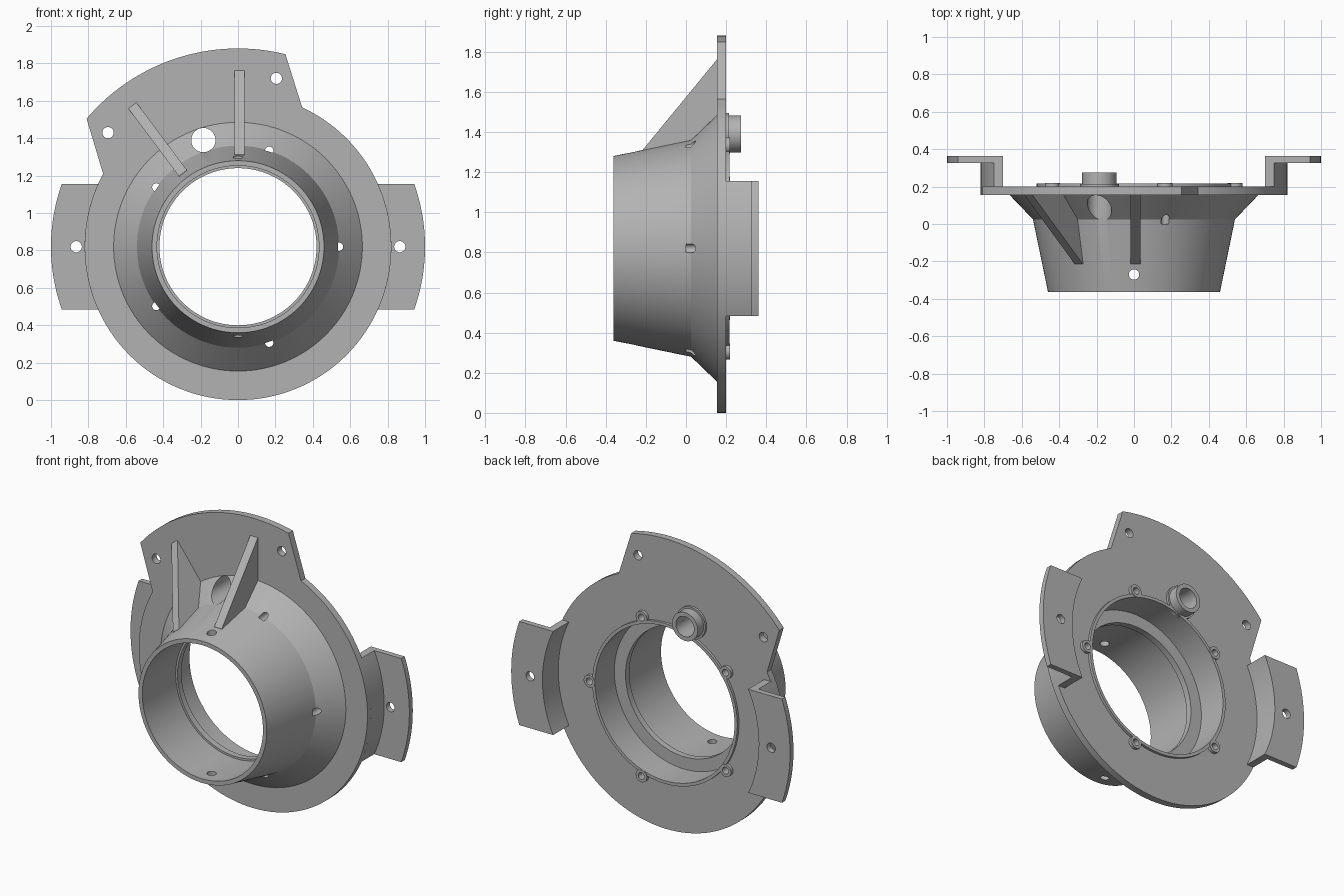
import bpy, bmesh, math
from mathutils import Matrix, Vector

if "Cube" in bpy.data.objects:
    bpy.data.objects.remove(bpy.data.objects["Cube"])

CZ = 0.82            # height of the main axis
RIM = 0.82           # flange radius
FRONT, BACK = 0.155, 0.2   # flange faces

grey = bpy.data.materials.new("plain grey")
grey.diffuse_color = (0.45, 0.45, 0.45, 1)
grey.use_nodes = True
grey.node_tree.nodes["Principled BSDF"].inputs["Base Color"].default_value = grey.diffuse_color


def finish(name, bm):
    bmesh.ops.recalc_face_normals(bm, faces=bm.faces[:])
    mesh = bpy.data.meshes.new(name)
    bm.to_mesh(mesh)
    bm.free()
    mesh.materials.append(grey)
    obj = bpy.data.objects.new(name, mesh)
    bpy.context.collection.objects.link(obj)
    return obj


def lathe(name, profile, x=0, z=CZ, n=96):
    """Revolve a closed (radius, y) loop about an axis along y."""
    bm = bmesh.new()
    rings = []
    for i in range(n):
        a = 2 * math.pi * i / n
        rings.append([bm.verts.new((x + r * math.cos(a), y, z + r * math.sin(a)))
                      for r, y in profile])
    m = len(profile)
    for i in range(n):
        p, q = rings[i], rings[(i + 1) % n]
        for j in range(m):
            k = (j + 1) % m
            bm.faces.new((p[j], p[k], q[k], q[j]))
    return finish(name, bm)


def prism(name, pts, y0, y1):
    """Extrude an (x, z) outline, measured from the main axis, along y."""
    bm = bmesh.new()
    a = [bm.verts.new((x, y0, CZ + z)) for x, z in pts]
    b = [bm.verts.new((x, y1, CZ + z)) for x, z in pts]
    bm.faces.new(a)
    bm.faces.new(b[::-1])
    for i in range(len(pts)):
        j = (i + 1) % len(pts)
        bm.faces.new((a[i], b[i], b[j], a[j]))
    return finish(name, bm)


def arc(r, a0, a1, n=24):
    return [(r * math.cos(a0 + (a1 - a0) * i / n), r * math.sin(a0 + (a1 - a0) * i / n))
            for i in range(n + 1)]


def drill(obj, start, end, r):
    """Cut a round hole from start to end."""
    s, e = Vector(start), Vector(end)
    bm = bmesh.new()
    turn = (e - s).to_track_quat('Z', 'Y').to_matrix().to_4x4()
    bmesh.ops.create_cone(bm, cap_ends=True, segments=32, radius1=r, radius2=r,
                          depth=(e - s).length,
                          matrix=Matrix.Translation((s + e) / 2) @ turn)
    cutter = finish("hole_cutter", bm)
    cutter.hide_render = True
    mod = obj.modifiers.new("hole", 'BOOLEAN')
    mod.operation, mod.solver, mod.object = 'DIFFERENCE', 'EXACT', cutter
    bpy.context.view_layer.objects.active = obj
    bpy.ops.object.modifier_apply(modifier=mod.name)
    bpy.data.objects.remove(cutter)


# Hollow tapered housing with its round flange and rear rim
housing = lathe("housing", [
    (0.46, -0.3625), (0.54, 0.025), (0.665, FRONT), (RIM, FRONT), (RIM, BACK),
    (0.52, BACK), (0.52, 0.217), (0.50, 0.217), (0.50, 0.02), (0.42, 0.02),
    (0.42, -0.02), (0.433, -0.02), (0.433, -0.3625)], n=128)

# Drain holes through the top and bottom of the front collar
drill(housing, (0, -0.27, CZ - 0.6), (0, -0.27, CZ + 0.6), 0.028)

# Five screw bosses around the rear rim
for i in range(5):
    a = math.radians(72 * i)
    x, z = 0.54 * math.cos(a), CZ + 0.54 * math.sin(a)
    lathe("screw_boss", [(0.022, 0.19), (0.04, 0.19), (0.04, 0.22), (0.022, 0.22)], x, z, 32)
    drill(housing, (x, 0.0, z), (x, 0.3, z), 0.022)

# Pipe port: hole through the cone and a stepped nozzle behind it
px, pz = -0.185, CZ + 0.57
drill(housing, (px, -0.3, pz), (px, 0.3, pz), 0.065)
lathe("port_nozzle", [(0.065, 0.19), (0.104, 0.19), (0.104, 0.215), (0.092, 0.215),
                      (0.092, 0.275), (0.065, 0.275)], px, pz, 48)

# Upper mounting ear
ear_outer = arc(1.06, math.atan2(1.035, 0.255), math.atan2(0.685, -0.81), 40)
ear_inner = arc(0.816, math.atan2(0.385, -0.72), math.atan2(0.74, 0.345), 40)
ear = prism("mounting_ear", ear_outer + ear_inner, FRONT, BACK)
for x, z in ((0.205, 0.9), (-0.695, 0.61)):
    drill(ear, (x, 0, CZ + z), (x, 0.4, CZ + z), 0.03)

# Side brackets: curved wall standing on the flange, plus a flat tab
H, INNER = 0.336, 0.776


def band(r0, r1, side):
    a0, a1 = math.asin(H / r0), math.asin(H / r1)
    return [(side * x, z) for x, z in arc(r1, -a1, a1) + arc(r0, a0, -a0)]


for side in (-1, 1):
    prism("bracket_wall", band(INNER, RIM, side), BACK - 0.01, 0.33)
    tab = prism("bracket_tab", band(INNER, 1.0, side), 0.327, 0.3625)
    drill(tab, (side * 0.865, 0.2, CZ), (side * 0.865, 0.5, CZ), 0.03)

# Two triangular stiffening ribs between cone and ear
rib_profile = [(0.482, -0.215), (0.492, -0.215), (0.945, FRONT + 0.002),
               (0.655, FRONT + 0.002), (0.525, 0.02)]
for angle, shift in ((90, -0.007), (126.8, 0)):
    a = math.radians(angle)
    out, across = Vector((math.cos(a), 0, math.sin(a))), Vector((-math.sin(a), 0, math.cos(a)))
    bm = bmesh.new()
    sides = [[bm.verts.new(out * r + across * (shift + w) + Vector((0, y, CZ)))
              for r, y in rib_profile] for w in (-0.027, 0.027)]
    bm.faces.new(sides[0])
    bm.faces.new(sides[1][::-1])
    for i in range(len(rib_profile)):
        j = (i + 1) % len(rib_profile)
        bm.faces.new((sides[0][i], sides[1][i], sides[1][j], sides[0][j]))
    finish("stiffening_rib", bm)

# Smooth the round surfaces, keep the edges crisp
bpy.ops.object.select_all(action='SELECT')
bpy.context.view_layer.objects.active = housing
bpy.ops.object.shade_smooth_by_angle(angle=math.radians(25))
